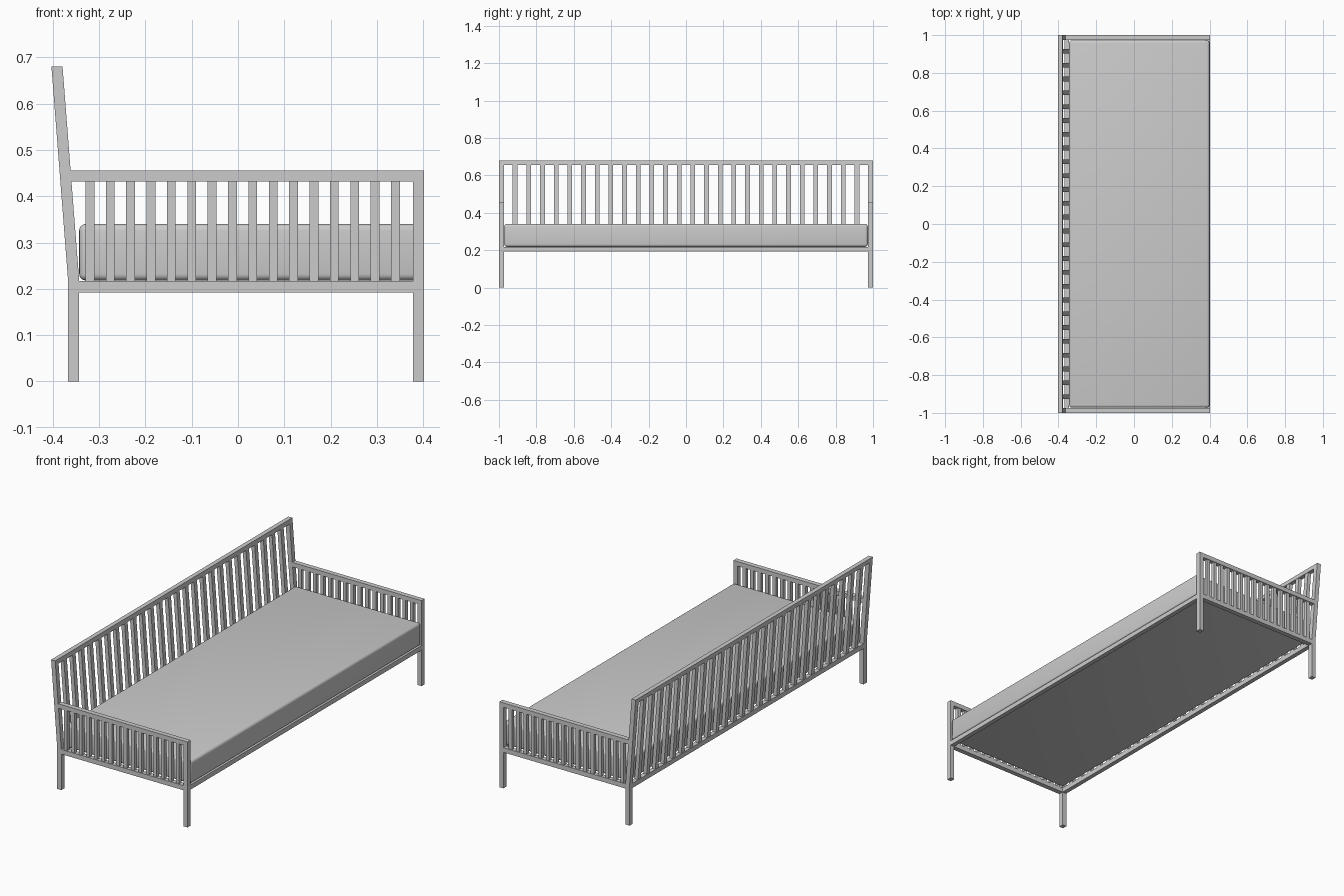
import bpy, bmesh

if "Cube" in bpy.data.objects:
    bpy.data.objects.remove(bpy.data.objects["Cube"])

W = 0.025            # thickness of the frame timber
Z_SEAT, Z_ARM, Z_TOP = 0.217, 0.456, 0.68
XB, XF = -0.367, 0.402   # rear face of back legs, front face of front legs
LEAN = (0.403 - 0.367) / (Z_TOP - Z_SEAT)


def back_x(z):
    """Rear face of the leaning back at height z."""
    return XB - LEAN * max(0.0, z - Z_SEAT)


def prism(name, profile, y0, y1):
    """Extrude an (x, z) profile along y."""
    bm = bmesh.new()
    lo = [bm.verts.new((x, y0, z)) for x, z in profile]
    hi = [bm.verts.new((x, y1, z)) for x, z in profile]
    bm.faces.new(lo)
    bm.faces.new(hi[::-1])
    n = len(lo)
    for i in range(n):
        j = (i + 1) % n
        bm.faces.new((lo[i], hi[i], hi[j], lo[j]))
    bmesh.ops.recalc_face_normals(bm, faces=bm.faces)
    me = bpy.data.meshes.new(name)
    bm.to_mesh(me)
    bm.free()
    ob = bpy.data.objects.new(name, me)
    bpy.context.collection.objects.link(ob)
    return ob


def box(name, x0, x1, y0, y1, z0, z1):
    return prism(name, [(x0, z0), (x1, z0), (x1, z1), (x0, z1)], y0, y1)


def leaning(name, z0, z1, y0, y1, inset=0.0):
    """Bar that follows the lean of the back."""
    a, b = back_x(z0), back_x(z1)
    d = W - 0.001 - inset
    return prism(name, [(a + inset, z0), (a + d, z0), (b + d, z1), (b + inset, z1)], y0, y1)


# End frames: legs, arm, lower rail and slats
for s, side in ((-1, "near"), (1, "far")):
    y0, y1 = sorted((s * 1.0, s * (1.0 - 0.026)))
    d = W - 0.001
    xt = back_x(Z_TOP)
    prism(f"back_leg_{side}", [(XB, 0), (XB + d, 0), (XB + d, Z_SEAT), (xt + d, Z_TOP),
                               (xt, Z_TOP), (XB, Z_SEAT)], y0, y1)
    box(f"front_leg_{side}", XF - d, XF, y0, y1, 0, Z_ARM)
    ax = back_x(Z_ARM)
    prism(f"arm_{side}", [(back_x(Z_ARM - d) + d, Z_ARM - d), (XF - d, Z_ARM - d),
                          (XF - d, Z_ARM), (ax + d, Z_ARM)], y0, y1)
    box(f"end_rail_{side}", XB + d, XF - d, y0, y1, Z_SEAT - W, Z_SEAT)
    for i in range(16):
        x = -0.320 + i * 0.044
        yc = s * 0.987
        box(f"end_slat_{side}_{i}", x - 0.0095, x + 0.0095, yc - 0.0095, yc + 0.0095,
            Z_SEAT, Z_ARM - d)

# Long rails
Y = 1.0 - 0.026
box("back_rail", XB, XB + W - 0.001, -Y, Y, Z_SEAT - W, Z_SEAT)
box("front_rail", XF - W + 0.001, XF, -Y, Y, Z_SEAT - W, Z_SEAT)
leaning("top_rail", Z_TOP - 0.024, Z_TOP, -Y, Y)

# Back slats
for i in range(1, 27):
    y = -0.987 + i * 1.974 / 27
    leaning(f"back_slat_{i}", Z_SEAT, Z_TOP - 0.024, y - 0.0125, y + 0.0125, 0.002)

# Mattress
mattress = box("mattress", -0.343, 0.400, -0.972, 0.972, 0.218, 0.340)
bev = mattress.modifiers.new("rounding", 'BEVEL')
bev.width = 0.014
bev.segments = 4
for p in mattress.data.polygons:
    p.use_smooth = True
